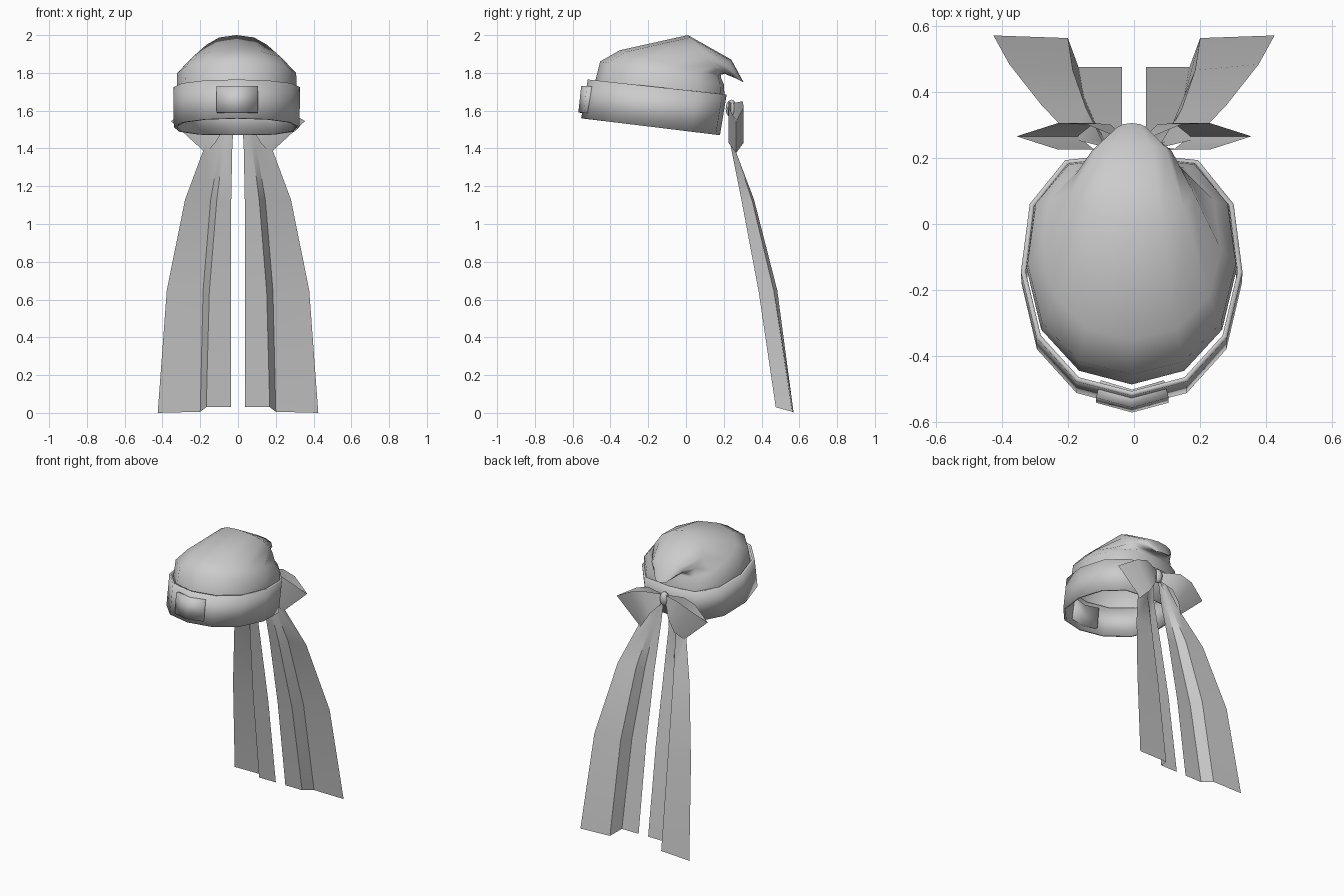
import bpy, math
from mathutils import Vector

cube = bpy.data.objects.get("Cube")
if cube:
    bpy.data.objects.remove(cube, do_unlink=True)

cloth = bpy.data.materials.new("plain_grey_cloth")
cloth.use_nodes = True
GREY = (0.6, 0.6, 0.6, 1)
cloth.diffuse_color = GREY
cloth.node_tree.nodes["Principled BSDF"].inputs["Base Color"].default_value = GREY


def finish(obj, angle=60):
    """Assign the material and smooth everything but the hard edges."""
    if not obj.data.materials:
        obj.data.materials.append(cloth)
    bpy.ops.object.select_all(action="DESELECT")
    obj.select_set(True)
    bpy.context.view_layer.objects.active = obj
    bpy.ops.object.shade_smooth_by_angle(angle=math.radians(angle))


def loft(name, rows, closed=False, cap=False, thickness=0, angle=60):
    """Skin a list of equally long rows of points, ordered bottom to top."""
    n = len(rows[0])
    verts = [tuple(p) for row in rows for p in row]
    faces = []
    for r in range(len(rows) - 1):
        for c in range(n if closed else n - 1):
            d = (c + 1) % n
            faces.append((r * n + c, r * n + d, (r + 1) * n + d, (r + 1) * n + c))
    if cap:
        faces.append(tuple(range(len(verts) - n, len(verts))))
    mesh = bpy.data.meshes.new(name)
    mesh.from_pydata(verts, [], faces)
    obj = bpy.data.objects.new(name, mesh)
    bpy.context.collection.objects.link(obj)
    if thickness:
        mod = obj.modifiers.new("thickness", "SOLIDIFY")
        mod.thickness = thickness
        mod.offset = -1
    finish(obj, angle)
    return obj


# Egg-shaped head outline: (share of half width, share of length from front)
HALF = [(0, 0), (0.5, 0.06), (0.86, 0.24), (1, 0.51), (0.92, 0.79), (0.6, 0.97), (0, 1)]
EGG = HALF + [(-x, t) for x, t in HALF[-2:0:-1]]


def egg_ring(front, back, width):
    """Outline spanning two (y, z) points of the side profile."""
    f, b = Vector((0, *front)), Vector((0, *back))
    return [f.lerp(b, t) + Vector((x * width - 0.007, 0, 0)) for x, t in EGG]


# Band around the head, open below
loft("hat_band", [
    egg_ring((-0.555, 1.56), (0.18, 1.47), 0.333),
    egg_ring((-0.52, 1.765), (0.215, 1.685), 0.335),
], closed=True, thickness=0.015)

# Floppy crown, folding back into a drooping tip
loft("crown", [
    egg_ring((-0.485, 1.74), (0.205, 1.67), 0.318),
    egg_ring((-0.455, 1.86), (0.2, 1.74), 0.315),
    egg_ring((-0.35, 1.92), (0.185, 1.775), 0.27),
    egg_ring((0.01, 2.0), (0.185, 1.79), 0.185),
    egg_ring((0.24, 1.87), (0.205, 1.795), 0.12),
    egg_ring((0.305, 1.75), (0.255, 1.775), 0.05),
], closed=True, cap=True, angle=80)

# Bent plate on the front of the band
loft("front_plate", [
    [(-0.115, -0.54, z0), (-0.006, -0.57, z0), (0.105, -0.54, z0)] if z0 < 1.6 else
    [(-0.115, -0.525, z0), (-0.006, -0.555, z0), (0.105, -0.525, z0)]
    for z0 in (1.59, 1.73)
], thickness=0.055, angle=35)

# Bow knot
bpy.ops.mesh.primitive_uv_sphere_add(segments=10, ring_count=6, radius=0.04,
                                     location=(0, 0.24, 1.61))
knot = bpy.context.object
knot.name = "bow_knot"
knot.scale = (0.8, 0.75, 1.2)
finish(knot)

# Bow loop edges: x and z of each station from the knot to the outer end
UPPER = [(0.02, 1.64), (0.14, 1.65), (0.23, 1.62), (0.355, 1.545)]
LOWER = [(0.02, 1.57), (0.07, 1.51), (0.12, 1.43), (0.17, 1.375)]
BACK = [0.25, 0.3, 0.305, 0.265]
FRONT = [0.24, 0.225, 0.225, 0.265]

# Tail columns, bottom to top: (x, y, z)
INNER = [(0.037, 0.475, 0.03), (0.037, 0.39, 0.64), (0.036, 0.3, 1.12),
         (0.03, 0.235, 1.42), (0.015, 0.22, 1.62)]
FOLD = [(0.168, 0.475, 0.03), (0.152, 0.385, 0.64), (0.113, 0.295, 1.12),
        (0.075, 0.235, 1.42), (0.03, 0.22, 1.62)]
STEP = [(0.2, 0.562, 0.006), (0.185, 0.465, 0.645), (0.145, 0.35, 1.125),
        (0.095, 0.25, 1.42), (0.04, 0.225, 1.62)]
OUTER = [(0.425, 0.57, 0), (0.377, 0.483, 0.65), (0.28, 0.36, 1.13),
         (0.18, 0.255, 1.4), (0.055, 0.225, 1.62)]

for side, s in (("left", 1), ("right", -1)):
    # Open ribbon loop: front sheet outwards, back sheet home again
    def ribbon_edge(edge):
        out = [(s * x, y, z) for (x, z), y in zip(edge, FRONT)]
        home = [(s * x, y, z) for (x, z), y in zip(edge[:3], BACK)]
        return out + home[::-1]

    edges = [ribbon_edge(LOWER), ribbon_edge(UPPER)]
    loft(side + "_bow_loop", edges[::s], closed=True, angle=50)

    # Long hanging tail with one pleat
    rows = [[(s * x, y, z) for x, y, z in row]
            for row in zip(OUTER, STEP, FOLD, INNER)]
    loft(side + "_tail", rows[::s], angle=50)
